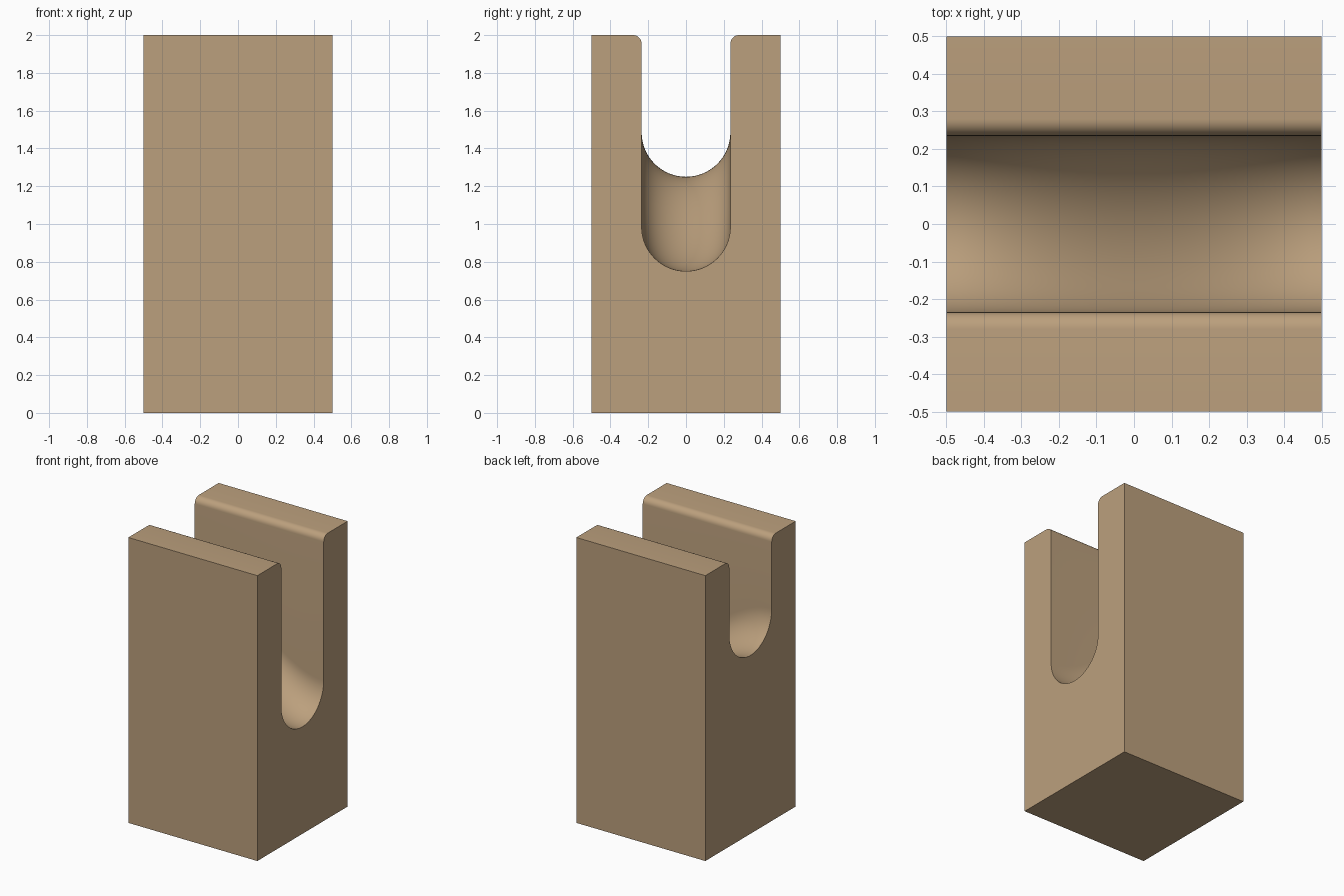
import bpy, bmesh, math

if "Cube" in bpy.data.objects:
    bpy.data.objects.remove(bpy.data.objects["Cube"], do_unlink=True)

HALF, TOP = 0.5, 2.0          # block half width and height
R, LIP = 0.235, 0.045         # groove radius and rounded lip radius
LOW, HIGH = 0.75, 1.25        # groove floor at +x and -x
STEPS, ARC, LIP_ARC = 32, 32, 8

# Tan material
tan = bpy.data.materials.new("tan")
tan.use_nodes = True
color = (0.50, 0.35, 0.205, 1)
tan.diffuse_color = color
tan.node_tree.nodes["Principled BSDF"].inputs["Base Color"].default_value = color


def section(floor):
    """Outline of the block in (y, z) with its groove bottom at floor."""
    right = [(HALF, 0), (HALF, TOP)]
    for i in range(LIP_ARC + 1):
        a = math.pi / 2 * (1 + i / LIP_ARC)
        right.append((R + LIP + LIP * math.cos(a), TOP - LIP + LIP * math.sin(a)))
    left = [(-y, z) for y, z in reversed(right)]
    arc = [(R * math.cos(a), floor + R - R * math.sin(a))
           for a in (math.pi * i / ARC for i in range(ARC + 1))]
    return right + arc + left


# Loft the outline along x, the floor easing from high to low
bm = bmesh.new()
rings = []
for i in range(STEPS + 1):
    t = i / STEPS
    floor = HIGH + (LOW - HIGH) * t * t * (3 - 2 * t)
    rings.append([bm.verts.new((t - HALF, y, z)) for y, z in section(floor)])
for a, b in zip(rings, rings[1:]):
    for k in range(len(a)):
        n = (k + 1) % len(a)
        bm.faces.new((a[k], a[n], b[n], b[k]))

# Flat end faces
bm.faces.new(rings[0])
bm.faces.new(rings[-1])
bmesh.ops.recalc_face_normals(bm, faces=bm.faces)

mesh = bpy.data.meshes.new("grooved_block")
bm.to_mesh(mesh)
bm.free()
mesh.materials.append(tan)
block = bpy.data.objects.new("grooved_block", mesh)
bpy.context.collection.objects.link(block)

# Smooth groove, sharp block edges
bpy.ops.object.select_all(action="DESELECT")
block.select_set(True)
bpy.context.view_layer.objects.active = block
bpy.ops.object.shade_smooth_by_angle(angle=math.radians(30))
